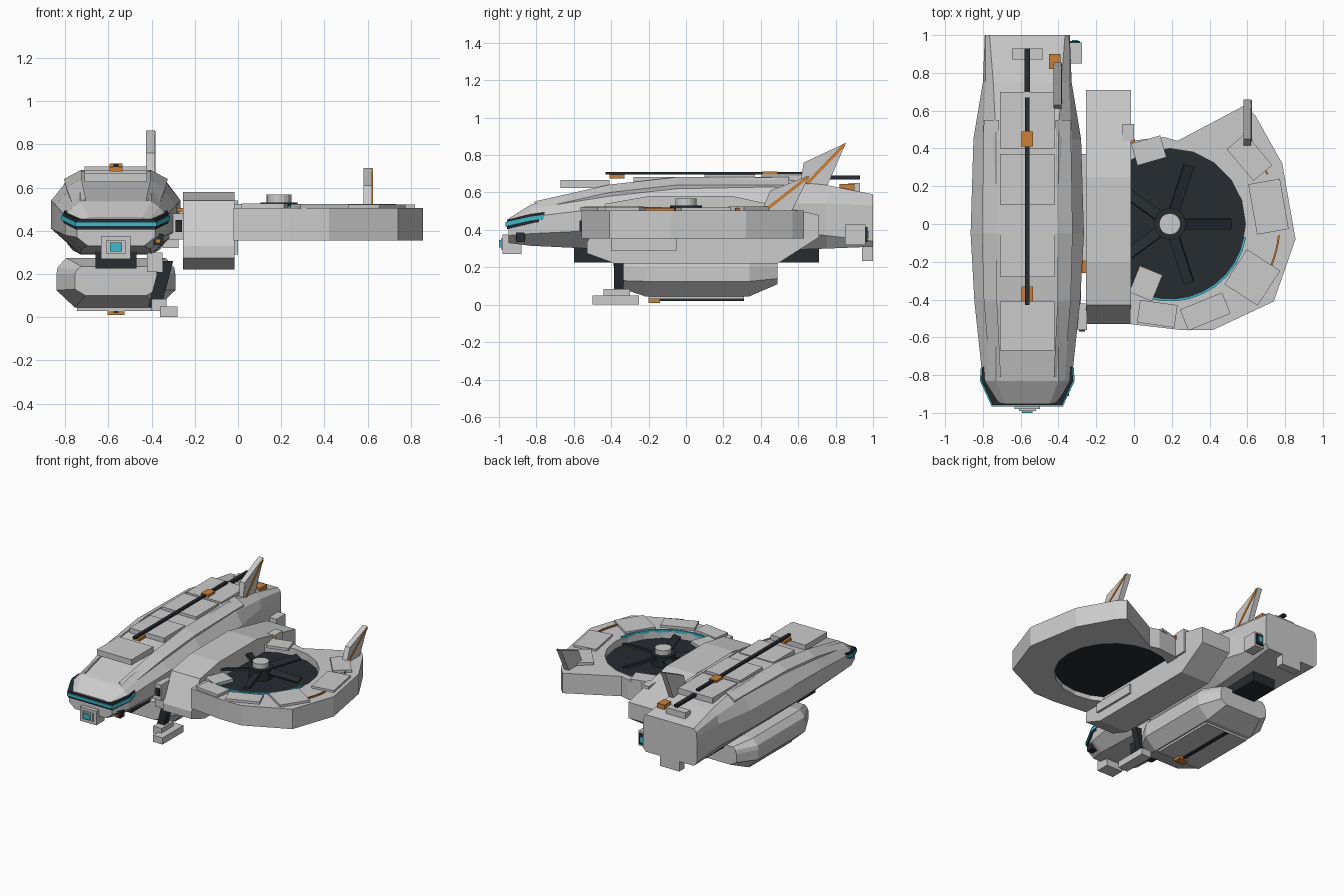
import bpy, bmesh, math
from mathutils import Matrix, Vector

if "Cube" in bpy.data.objects:
    bpy.data.objects.remove(bpy.data.objects["Cube"])

def mat(name, c):
    m = bpy.data.materials.new(name)
    m.diffuse_color = (*c, 1)
    m.use_nodes = True
    m.node_tree.nodes["Principled BSDF"].inputs["Base Color"].default_value = m.diffuse_color
    return m

DARK = mat("dark", (.02, .025, .03))
TEAL = mat("teal", (.05, .5, .62))
ORANGE = mat("orange", (.6, .22, .04))
CX = -.565                      # hull centre line
FX, FY = .19, 0                 # fan centre

def finish(name, bm, m=None):
    bmesh.ops.recalc_face_normals(bm, faces=bm.faces)
    me = bpy.data.meshes.new(name)
    bm.to_mesh(me)
    bm.free()
    o = bpy.data.objects.new(name, me)
    bpy.context.collection.objects.link(o)
    if m:
        me.materials.append(m)
    return o

def loft(name, rings, m=None):
    bm = bmesh.new()
    vs = [[bm.verts.new(p) for p in r] for r in rings]
    n = len(vs[0])
    for a, b in zip(vs, vs[1:]):
        for i in range(n):
            bm.faces.new((a[i], a[(i + 1) % n], b[(i + 1) % n], b[i]))
    bm.faces.new(vs[0])
    bm.faces.new(vs[-1])
    return finish(name, bm, m)

def box(name, x0, x1, y0, y1, z0, z1, m=None):
    return loft(name, [[(x0, y0, z), (x1, y0, z), (x1, y1, z), (x0, y1, z)] for z in (z0, z1)], m)

def prism_x(name, pts, x0, x1, m=None):
    return loft(name, [[(x, y, z) for y, z in pts] for x in (x0, x1)], m)

def prism_z(name, pts, z0, z1, m=None):
    return loft(name, [[(x, y, z) for x, y in pts] for z in (z0, z1)], m)

def disc(name, r, z0, z1, n, m=None):
    pts = [(FX + r * math.cos(math.tau * i / n), FY + r * math.sin(math.tau * i / n)) for i in range(n)]
    return prism_z(name, pts, z0, z1, m)

def arc(name, r0, r1, a0, a1, z0, z1, m, n=10):
    rings = []
    for i in range(n + 1):
        a = math.radians(a0 + (a1 - a0) * i / n)
        rings.append([(FX + r * math.cos(a), FY + r * math.sin(a), z)
                      for r, z in ((r0, z0), (r1, z0), (r1, z1), (r0, z1))])
    return loft(name, rings, m)

def section(y, bw, w, sw, tw, zb, zl, zh, zs, zt):
    half = [(bw, zb), (w, zl), (w, zh), (sw, zs), (tw, zt)]
    return [(CX + x, y, z) for x, z in half] + [(CX - x, y, z) for x, z in reversed(half)]

# Main hull
loft("main_hull", [section(*s) for s in (
    (-.95, .13, .18, .15, .12, .33, .37, .43, .45, .46),
    (-.83, .16, .235, .20, .165, .315, .38, .47, .51, .535),
    (-.41, .165, .28, .225, .165, .295, .40, .52, .58, .63),
    (-.05, .165, .30, .235, .165, .29, .41, .54, .62, .675),
    (.45, .165, .285, .235, .165, .29, .40, .54, .625, .68),
    (.75, .18, .235, .22, .18, .30, .37, .54, .60, .64),
    (1.0, .20, .225, .22, .20, .31, .34, .53, .57, .59))])

# Shoulder rails
for s, side in ((-1, "left"), (1, "right")):
    loft("shoulder_rail_" + side, [[(CX + s * x0, y, z), (CX + s * x1, y, z - .05),
         (CX + s * (x1 + .005), y, z - .03), (CX + s * x0, y, z + .012)]
         for y, x0, x1, z in ((-.81, .14, .19, .54), (-.41, .16, .225, .63),
                              (-.05, .16, .235, .67), (.55, .15, .225, .67))])

# Spine plates, cable rail and markers
for i, (y0, y1, z) in enumerate(((-.67, -.41, .655), (-.28, -.03, .67), (.10, .37, .685), (.40, .70, .68))):
    box(f"spine_plate_{i}", CX - .145, CX + .145, y0, y1, z - .03, z + .012)
box("spine_rail_front", CX - .012, CX + .012, -.43, .67, .695, .71, DARK)
box("spine_rail_rear", CX - .014, CX + .014, .62, .93, .67, .69, DARK)
box("spine_marker_front", CX - .03, CX + .03, -.41, -.33, .675, .695, ORANGE)
box("spine_marker_rear", CX - .03, CX + .03, .41, .49, .695, .712, ORANGE)
box("tail_plate", CX - .08, CX + .08, .87, .93, .59, .65)
box("tail_marker", -.45, -.39, .82, .90, .58, .645, ORANGE)

# Nose visor, sensor and lens
def visor(name, d, h, m):
    path = ((-.23 - d, -.76, .47), (-.235 - d, -.83, .46), (-.18 - d * .5, -.95 - d, .43),
            (.18 + d * .5, -.95 - d, .43), (.235 + d, -.83, .46), (.23 + d, -.76, .47))
    loft(name, [[(CX + x, y, z - h), (CX + x, y, z + h), (CX + x * .85, y * .97, z + h),
                 (CX + x * .85, y * .97, z - h)] for x, y, z in path], m)
visor("visor_frame", .008, .024, DARK)
visor("visor_glass", .016, .011, TEAL)
box("nose_sensor", CX - .068, CX + .068, -.98, -.88, .27, .375)
box("nose_sensor_rim", CX - .045, CX + .045, -.99, -.97, .295, .355)
box("nose_sensor_glass", CX - .028, CX + .028, -1.0, -.98, .305, .345, TEAL)
box("side_lens", -.39, -.345, -.91, -.86, .335, .385, DARK)
box("side_lens_marker", -.38, -.36, -.915, -.9, .345, .36, ORANGE)

# Rear exhaust grille and side boxes
box("exhaust_opening", CX - .15, CX + .15, .97, .998, .335, .52, DARK)
for i in range(5):
    box(f"exhaust_slat_{i}", CX - .13, CX + .13, .98, 1.0, .355 + i * .033, .366 + i * .033)
for s in (-1, 1):
    box("exhaust_post", CX + s * .165 - .015, CX + s * .165 + .015, .96, 1.0, .32, .54)
box("tail_skid", CX - .08, CX + .08, .94, 1.0, .235, .32)
box("tail_side_box", -.35, -.275, .85, .96, .32, .43)
box("tail_side_frame", -.34, -.285, .95, .97, .335, .415, DARK)
box("tail_side_light", -.328, -.297, .96, .975, .355, .395, TEAL)

# Belly pod with spacer and rail
box("belly_spacer", CX - .095, CX + .095, -.60, .71, .225, .31, DARK)
loft("belly_pod", [section(*s) for s in (
    (-.38, .14, .19, .18, .16, .10, .13, .20, .22, .235),
    (-.22, .19, .275, .27, .23, .045, .125, .20, .23, .275),
    (.34, .19, .275, .27, .23, .045, .125, .20, .23, .275),
    (.49, .15, .20, .19, .17, .11, .14, .20, .23, .25))])
box("pod_keel", CX - .18, CX + .18, -.2, .31, .03, .05)
box("pod_rail", CX - .012, CX + .012, -.2, .31, .02, .035, DARK)
box("pod_marker", CX - .04, CX + .04, -.2, -.14, .01, .035, ORANGE)

# Landing leg
loft("landing_strut", [[(x - .03, y - .025, z), (x + .03, y - .025, z), (x + .03, y + .025, z),
     (x - .03, y + .025, z)] for x, y, z in ((-.385, -.36, .05), (-.33, -.36, .26))], DARK)
box("landing_knee", -.42, -.35, -.39, -.25, .21, .30)
box("landing_ankle", -.40, -.33, -.44, -.3, .03, .085)
box("landing_foot", -.36, -.28, -.50, -.25, 0, .05)

# Wing root and links to the hull
prism_x("wing_root", [(-.53, .275), (-.53, .33), (-.43, .54), (-.2, .58), (.25, .58),
                      (.71, .48), (.71, .36), (.49, .22), (-.38, .22)], -.255, -.016)
box("wing_link", -.32, -.24, -.2, .37, .36, .50)
box("wing_link_front", -.32, -.25, -.56, -.42, .36, .48)
box("wing_link_panel", -.29, -.26, -.57, -.55, .395, .45, DARK)
box("wing_link_marker", -.29, -.25, -.26, -.19, .49, .505, ORANGE)
box("root_vent", -.06, .0, -.40, -.05, .29, .36)
box("root_block", -.06, .0, .44, .53, .36, .54)
box("root_marker", -.02, .005, .43, .45, .49, .52, ORANGE)

# Fan nacelle, cut by the fan duct
outline = [(-.02, .44), (.16, .46), (.23, .44), (.59, .63), (.645, .57), (.785, .32),
           (.855, -.08), (.74, -.41), (.42, -.56), (.24, -.56), (-.02, -.53)]
nacelle = prism_z("fan_nacelle", outline, .355, .505)
cutter = disc("duct_cutter", .40, .2, .7, 20)
cutter.hide_render = True
cutter.hide_viewport = True
cutter.display_type = 'WIRE'
mod = nacelle.modifiers.new("duct", 'BOOLEAN')
mod.object = cutter
mod.operation = 'DIFFERENCE'
mod.solver = 'EXACT'

disc("fan_floor", .405, .39, .45, 20, DARK)
disc("fan_hub_base", .085, .45, .53, 16, DARK)
disc("fan_hub", .057, .52, .567, 16)
for i in range(5):
    b = box(f"fan_blade_{i}", .04, .325, -.028, .028, -.008, .008, DARK)
    b.data.transform(Matrix.Translation((FX, FY, .505)) @ Matrix.Rotation(math.tau * i / 5, 4, 'Z')
                     @ Matrix.Rotation(.3, 4, 'X'))
arc("duct_light", .397, .41, -118, -10, .495, .515, TEAL)

# Nacelle top plates: angle, radius, radial size, tangential size
for i, (a, r, dr, dt) in enumerate(((106, .405, .12, .16), (10, .53, .17, .27), (-33, .52, .21, .22),
                                    (-68, .50, .12, .24), (-112, .34, .15, .13), (40, .55, .13, .22),
                                    (-98, .48, .12, .2))):
    p = box(f"nacelle_plate_{i}", -dr / 2, dr / 2, -dt / 2, dt / 2, -.01, .01 + i * .001)
    p.data.transform(Matrix.Rotation(math.radians(a), 4, 'Z') @ Matrix.Translation((r, 0, .51)))
    p.data.transform(Matrix.Translation((FX, FY, 0)))
for i, (a0, a1) in enumerate(((27, 38), (-22, -6))):
    arc(f"nacelle_stripe_{i}", .575, .585, a0, a1, .49, .516, ORANGE, 4)

# Tail fins with orange edge strips
def fin(name, x0, x1, pts):
    prism_x(name, pts, x0, x1)
    c = sum((Vector(p) for p in pts), Vector((0, 0))) / 4
    a, b = Vector(pts[0]).lerp(c, .35), Vector(pts[2]).lerp(c, .06)
    d = Vector((.006, -.006))
    prism_x(name + "_stripe", [a - d, a + d, b + d, b - d], x1 - .004, x1 + .004, ORANGE)
fin("hull_fin", -.425, -.385, [(.60, .60), (.63, .76), (.855, .865), (.74, .60)])
fin("nacelle_fin", .58, .62, [(.40, .49), (.45, .61), (.66, .69), (.56, .49)])
